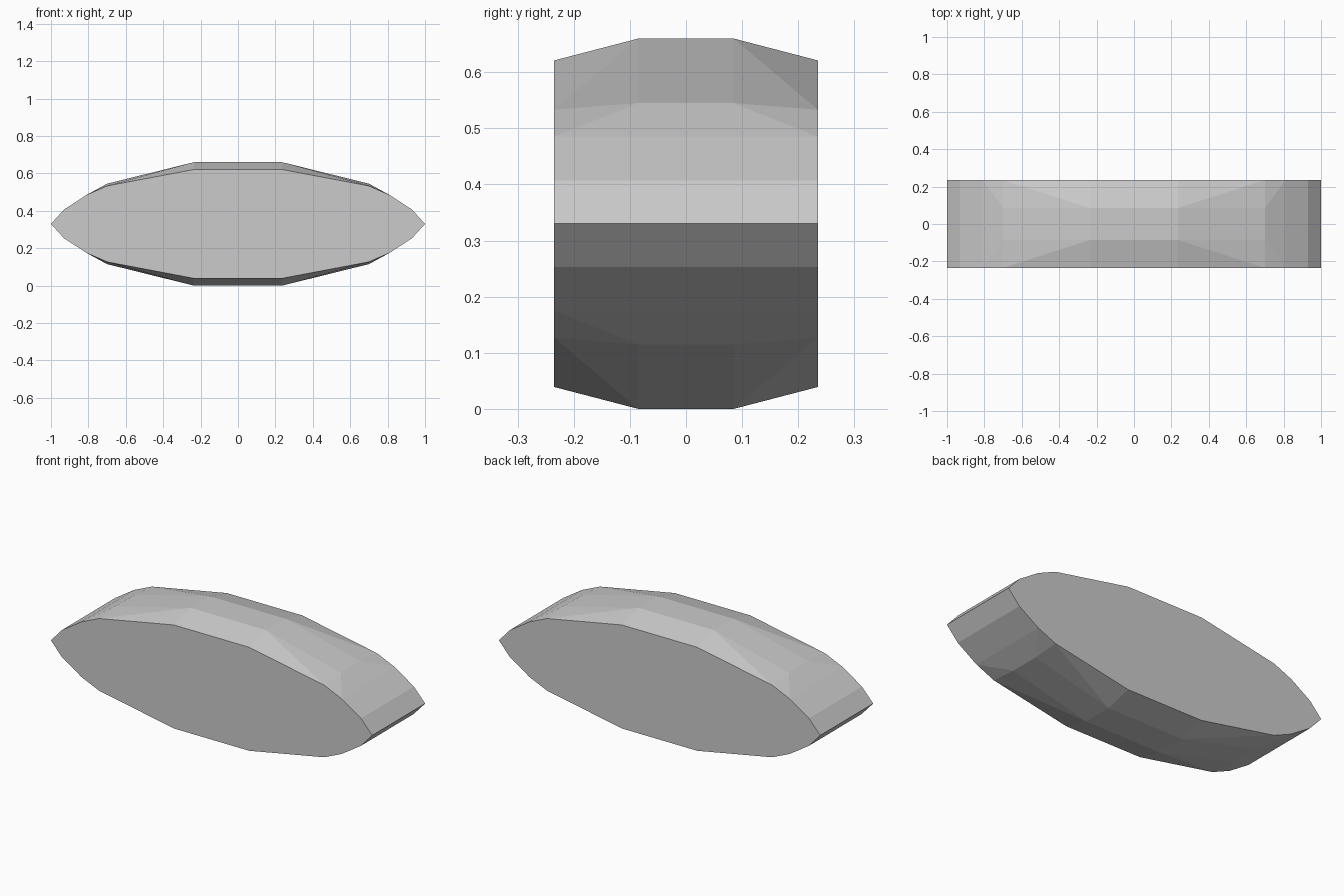
import bpy
import bmesh

cube = bpy.data.objects.get("Cube")
if cube:
    bpy.data.objects.remove(cube, do_unlink=True)

MID = 0.33
HALF_DEPTH, CROWN = 0.235, 0.085

# Quarter outline: x, height above the middle at the ends, and at the raised crown
QUARTER = [(1.0, 0, 0), (0.93, 0.077, 0.077), (0.81, 0.155, 0.155),
           (0.70, 0.203, 0.215), (0.235, 0.291, 0.33)]


def outline(column):
    """Full lens outline mirrored in x and z from the quarter."""
    quarter = [(p[0], p[column]) for p in QUARTER]
    top = quarter + [(-x, h) for x, h in reversed(quarter)]
    return top + [(x, -h) for x, h in reversed(top[1:-1])]


bm = bmesh.new()
rings = []
for y, column in ((-HALF_DEPTH, 1), (-CROWN, 2), (CROWN, 2), (HALF_DEPTH, 1)):
    rings.append([bm.verts.new((x, y, MID + h)) for x, h in outline(column)])

# Flat front and back caps
bm.faces.new(rings[0])
bm.faces.new(rings[-1])

# Rim: flat centre band, and side bands folded from wide outer to narrow crown points
count = len(rings[0])
for i in range(count):
    j = (i + 1) % count
    bm.faces.new((rings[1][i], rings[1][j], rings[2][j], rings[2][i]))
    wide, narrow = sorted((i, j), key=lambda k: -abs(rings[0][k].co.x))
    for outer, inner in ((rings[0], rings[1]), (rings[3], rings[2])):
        bm.faces.new((outer[wide], outer[narrow], inner[narrow]))
        bm.faces.new((outer[wide], inner[narrow], inner[wide]))

bmesh.ops.recalc_face_normals(bm, faces=bm.faces[:])
mesh = bpy.data.meshes.new("lens_body")
bm.to_mesh(mesh)
bm.free()

# Plain grey surface
grey = bpy.data.materials.new("plain_grey")
grey.use_nodes = True
colour = (0.6, 0.6, 0.6, 1)
grey.diffuse_color = colour
grey.node_tree.nodes["Principled BSDF"].inputs["Base Color"].default_value = colour
mesh.materials.append(grey)

body = bpy.data.objects.new("lens_body", mesh)
bpy.context.collection.objects.link(body)
